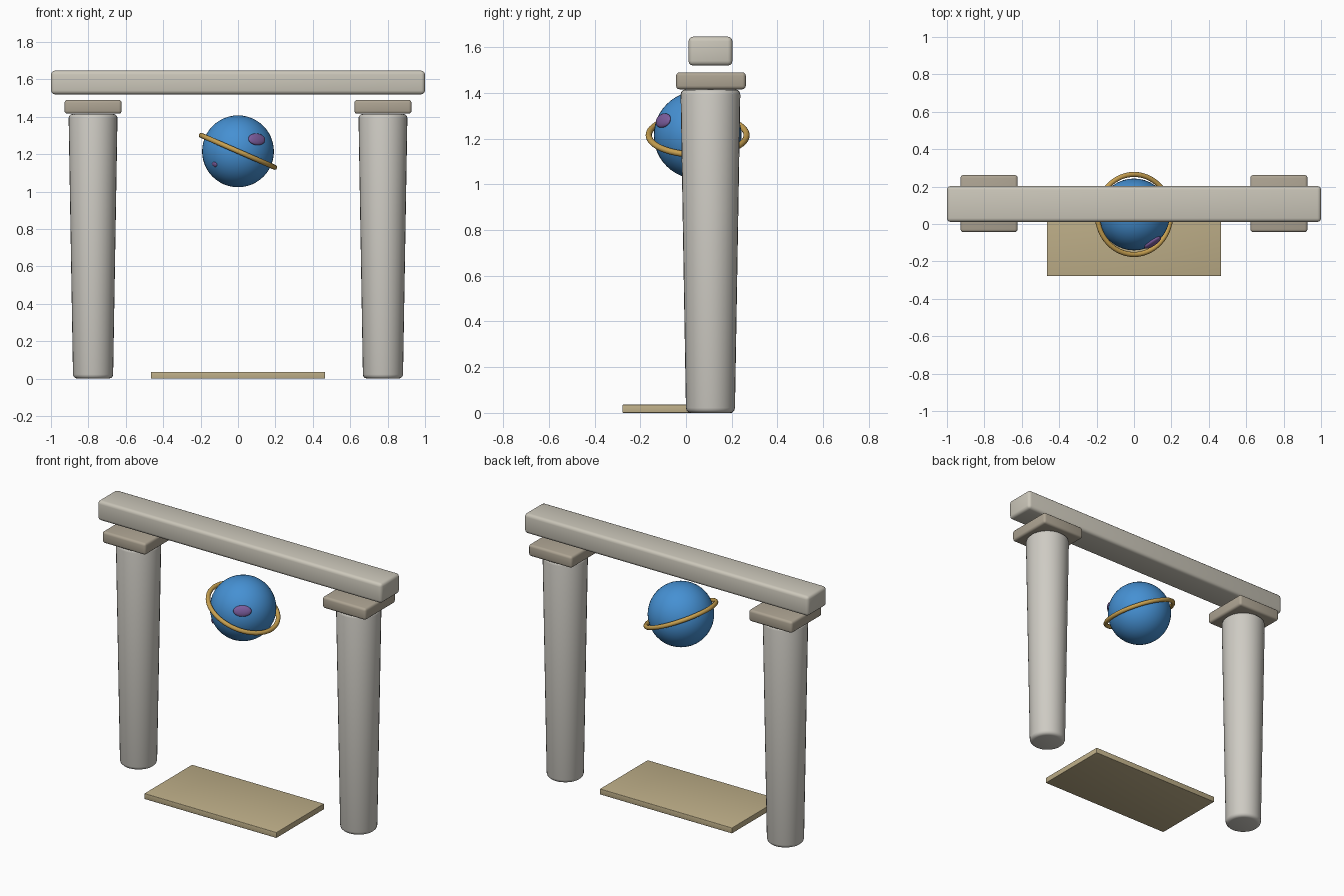
import bpy, math
from mathutils import Vector

if "Cube" in bpy.data.objects:
    bpy.data.objects.remove(bpy.data.objects["Cube"])


def material(name, rgb):
    m = bpy.data.materials.new(name)
    m.diffuse_color = (*rgb, 1)
    m.use_nodes = True
    m.node_tree.nodes["Principled BSDF"].inputs["Base Color"].default_value = m.diffuse_color
    return m


STONE = material("pale_stone", (0.62, 0.60, 0.55))
LINTEL = material("warm_stone", (0.60, 0.57, 0.49))
CAP = material("brown_stone", (0.42, 0.37, 0.29))
SAND = material("sand", (0.52, 0.43, 0.25))
BLUE = material("blue", (0.06, 0.28, 0.65))
GOLD = material("gold", (0.57, 0.35, 0.08))
PURPLE = material("purple", (0.20, 0.11, 0.34))


def finish(name, mat, bevel=0.0, segments=3):
    ob = bpy.context.object
    ob.name = name
    ob.data.materials.append(mat)
    if bevel:
        mod = ob.modifiers.new("Bevel", 'BEVEL')
        mod.width = bevel
        mod.segments = segments
        mod.limit_method = 'ANGLE'
        mod.angle_limit = math.radians(40)
        bpy.ops.object.modifier_apply(modifier=mod.name)
    bpy.ops.object.shade_smooth_by_angle(angle=math.radians(35))
    return ob


def box(name, center, size, mat, bevel):
    bpy.ops.mesh.primitive_cube_add(size=1, location=center)
    bpy.context.object.scale = size
    bpy.ops.object.transform_apply(location=False, rotation=False, scale=True)
    return finish(name, mat, bevel)


# Two tapered columns, wider at the top, each with a square capital
for side, x in (("left", -0.775), ("right", 0.775)):
    bpy.ops.mesh.primitive_cone_add(vertices=32, radius1=0.107, radius2=0.131,
                                    depth=1.415, location=(x, 0.107, 0.7075))
    finish(side + "_column", STONE, 0.022)
    box(side + "_capital", (x, 0.109, 1.453), (0.305, 0.305, 0.074), CAP, 0.015)

# Lintel hovering just above the capitals
box("lintel", (0, 0.107, 1.583), (2.0, 0.192, 0.126), LINTEL, 0.02)

# Thin floor slab
box("floor_slab", (0, -0.038, 0.018), (0.93, 0.48, 0.036), SAND, 0.003)

# Floating globe
C = Vector((0, 0.051, 1.215))
R = 0.192
bpy.ops.mesh.primitive_uv_sphere_add(segments=40, ring_count=24, radius=R, location=C)
finish("globe", BLUE)

# Tilted ring round the globe
bpy.ops.mesh.primitive_torus_add(major_segments=56, minor_segments=12,
                                 major_radius=0.214, minor_radius=0.0135,
                                 location=C, rotation=(0, math.radians(23.5), 0))
finish("globe_ring", GOLD)

# Flattened spots lying on the globe's surface
for name, direction, size in (
        ("large_spot", (0.10, -0.15, 0.064), (0.053, 0.033, 0.015)),
        ("small_spot", (-0.125, -0.128, -0.07), (0.018, 0.014, 0.006))):
    n = Vector(direction).normalized()
    bpy.ops.mesh.primitive_uv_sphere_add(segments=24, ring_count=12, radius=1,
                                         location=C + n * R)
    spot = bpy.context.object
    spot.scale = size
    spot.rotation_euler = n.to_track_quat('Z', 'Y').to_euler()
    finish(name, PURPLE)
